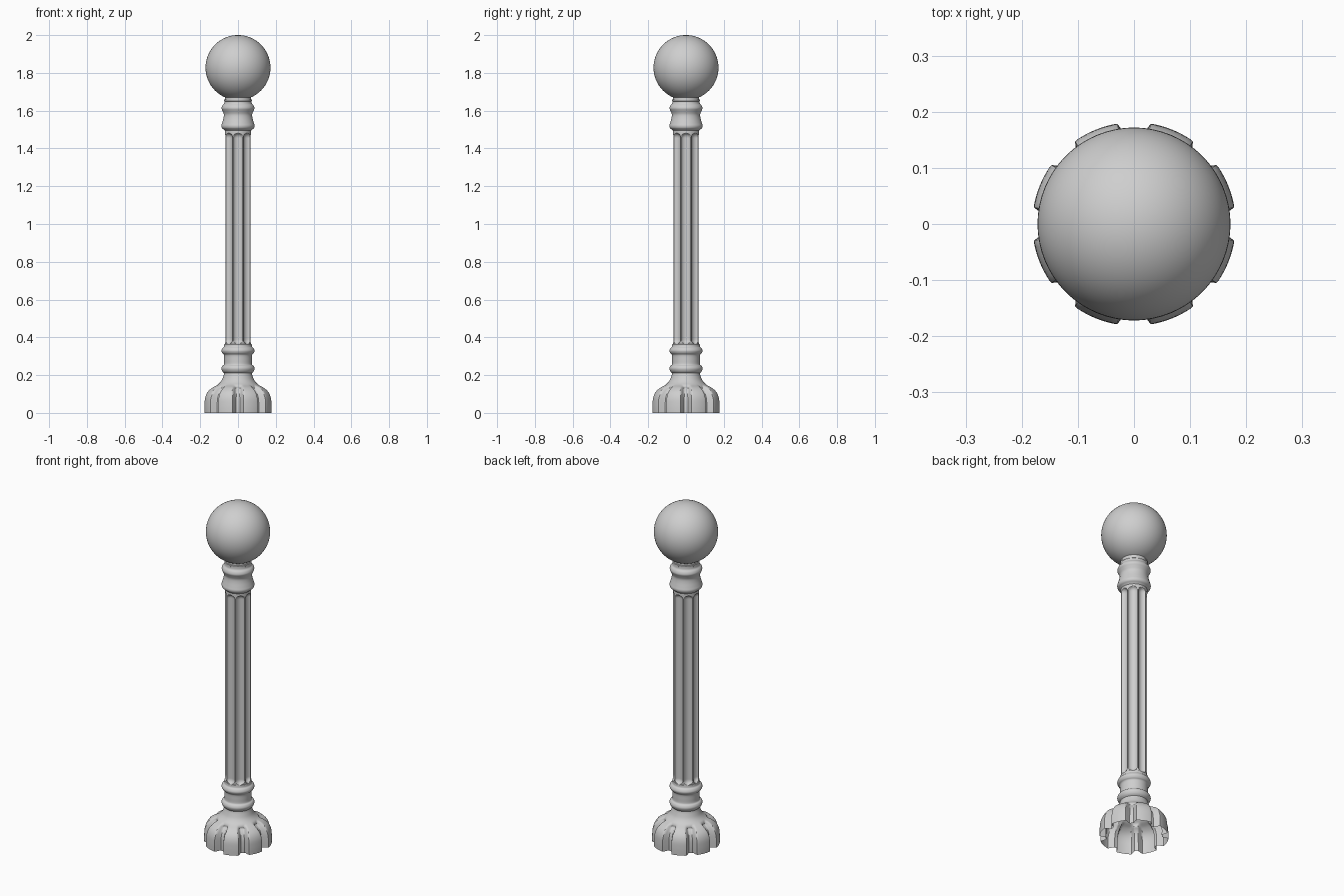
import bpy
import bmesh
from math import sin, cos, pi, sqrt

cube = bpy.data.objects.get("Cube")
if cube:
    bpy.data.objects.remove(cube, do_unlink=True)

SIDES = 192
SECTOR = pi / 4          # eight flutes and eight lobes

stone = bpy.data.materials.new("light grey")
stone.use_nodes = True
grey = (0.62, 0.62, 0.62, 1)
stone.diffuse_color = grey
stone.node_tree.nodes["Principled BSDF"].inputs["Base Color"].default_value = grey


def finish(name, bm):
    mesh = bpy.data.meshes.new(name)
    bm.to_mesh(mesh)
    bm.free()
    obj = bpy.data.objects.new(name, mesh)
    bpy.context.collection.objects.link(obj)
    mesh.materials.append(stone)
    bpy.ops.object.select_all(action='DESELECT')
    obj.select_set(True)
    bpy.context.view_layer.objects.active = obj
    bpy.ops.object.shade_smooth_by_angle(angle=0.7)
    return obj


def smoothstep(a, b, x):
    t = min(max((x - a) / (b - a), 0), 1)
    return t * t * (3 - 2 * t)


def curve_through(points, steps=5):
    """Smooth curve through (radius, height) points."""
    out = []
    pts = [points[0]] + points + [points[-1]]
    for a, b, c, d in zip(pts, pts[1:], pts[2:], pts[3:]):
        for i in range(steps):
            t = i / steps
            out.append(tuple(
                q + t / 2 * (r - p + t * (2 * p - 5 * q + 4 * r - s
                                          + t * (3 * (q - r) + s - p)))
                for p, q, r, s in zip(a, b, c, d)))
    return out + [points[-1]]


def no_carving(r, z, side):
    return 0


def lobe_groove(r, z, side):
    """Narrow slots between the lobes, closing at the shoulder."""
    return 0.034 * (1 - smoothstep(0.012, 0.031, side)) * (1 - smoothstep(0.125, 0.152, z))


def flute(r, z, side):
    """Round-ended channels running up the shaft."""
    half = 0.0245
    end = max(0.39 - z, z - 1.455, 0)
    return 0.75 * sqrt(max(half ** 2 - side ** 2 - end ** 2, 0))


def turned(name, profile, carving=no_carving):
    """Revolve a profile, carving repeated channels into its radius."""
    bm = bmesh.new()
    rings = []
    for r, z in profile:
        ring = []
        for i in range(SIDES):
            a = 2 * pi * i / SIDES
            off = (a + SECTOR / 2) % SECTOR - SECTOR / 2
            rr = r - carving(r, z, abs(r * sin(off)))
            ring.append(bm.verts.new((rr * cos(a), rr * sin(a), z)))
        rings.append(ring)
    for low, high in zip(rings, rings[1:]):
        for i in range(SIDES):
            j = (i + 1) % SIDES
            bm.faces.new((low[i], low[j], high[j], high[i]))
    return finish(name, bm)


# Hollow lobed foot
turned("lobed_base", curve_through([
    (0.181, 0), (0.181, 0.04), (0.177, 0.08), (0.164, 0.11), (0.14, 0.133),
    (0.108, 0.15), (0.088, 0.17), (0.077, 0.195), (0.073, 0.21)], 6), lobe_groove)

# Lower collar with two rounded rings
turned("lower_collar", curve_through([
    (0.073, 0.21), (0.083, 0.22), (0.088, 0.235), (0.083, 0.248), (0.074, 0.256),
    (0.073, 0.28), (0.074, 0.306), (0.083, 0.316), (0.088, 0.329),
    (0.083, 0.342), (0.075, 0.35), (0.073, 0.362), (0.07, 0.364)]))

# Fluted shaft, with closer rings at the rounded flute ends
ends = [0.36 + 0.003 * i for i in range(13)]
heights = ends + [0.65, 0.925, 1.2] + [1.845 - z for z in reversed(ends)] + [1.5]
turned("fluted_shaft", [(0.07, z) for z in heights], flute)

# Capital: flared ring, waisted neck and upper ring under the ball
turned("capital", curve_through([
    (0.07, 1.494), (0.076, 1.5), (0.085, 1.508), (0.088, 1.52), (0.084, 1.535),
    (0.077, 1.56), (0.075, 1.58), (0.081, 1.597), (0.087, 1.612),
    (0.083, 1.626), (0.074, 1.637), (0.072, 1.65)]))
turned("ball_neck", [(0.07, 1.648), (0.073, 1.65), (0.073, 1.658),
                     (0.069, 1.66), (0.069, 1.69)])

# Ball finial
bm = bmesh.new()
bmesh.ops.create_uvsphere(bm, u_segments=64, v_segments=32, radius=0.172)
bmesh.ops.translate(bm, verts=bm.verts, vec=(0, 0, 1.828))
finish("ball_finial", bm)
